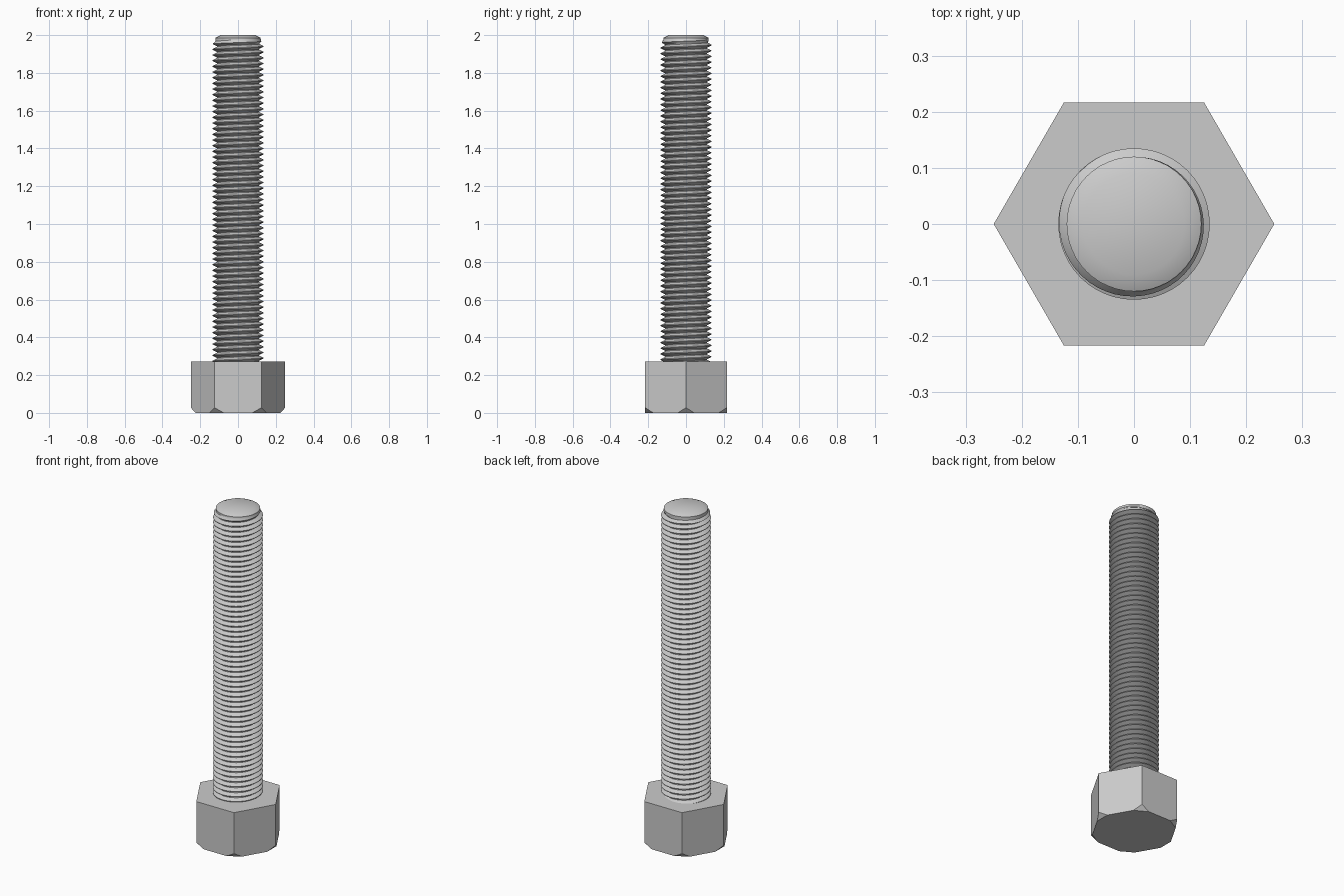
import bpy, bmesh, math
from mathutils import Vector

cube = bpy.data.objects.get("Cube")
if cube:
    bpy.data.objects.remove(cube)

steel = bpy.data.materials.new("grey steel")
steel.use_nodes = True
steel.diffuse_color = (0.6, 0.6, 0.6, 1)
steel.node_tree.nodes["Principled BSDF"].inputs["Base Color"].default_value = (0.6, 0.6, 0.6, 1)

HEAD_R, HEAD_TOP, LENGTH = 0.25, 0.273, 2.0
MAJOR, MINOR, PITCH, SIDES = 0.135, 0.112, 0.03, 48
TIP_R, COLLAR_R, COLLAR_Z, TIP_Z = 0.09, 0.12, 1.965, 1.985


def finish(bm, name):
    bmesh.ops.recalc_face_normals(bm, faces=bm.faces)
    mesh = bpy.data.meshes.new(name)
    bm.to_mesh(mesh)
    bm.free()
    obj = bpy.data.objects.new(name, mesh)
    bpy.context.collection.objects.link(obj)
    mesh.materials.append(steel)
    bpy.ops.object.select_all(action='DESELECT')
    obj.select_set(True)
    bpy.context.view_layer.objects.active = obj
    return obj


# Hexagonal head with its lower corners sliced off
bm = bmesh.new()
rings = [[bm.verts.new((HEAD_R * math.cos(k * math.pi / 3), HEAD_R * math.sin(k * math.pi / 3), z))
          for k in range(6)] for z in (0, HEAD_TOP)]
bm.faces.new(rings[0])
bm.faces.new(rings[1])
for k in range(6):
    n = (k + 1) % 6
    bm.faces.new((rings[0][k], rings[0][n], rings[1][n], rings[1][k]))
for k in range(6):
    out = Vector((math.cos(k * math.pi / 3), math.sin(k * math.pi / 3), 0))
    cut = bmesh.ops.bisect_plane(bm, geom=bm.verts[:] + bm.edges[:] + bm.faces[:],
                                 plane_co=out * 0.225, plane_no=out - Vector((0, 0, 0.9)),
                                 clear_outer=True)
    edges = [e for e in cut["geom_cut"] if isinstance(e, bmesh.types.BMEdge)]
    bmesh.ops.contextual_create(bm, geom=edges)
bmesh.ops.holes_fill(bm, edges=bm.edges[:], sides=0)
finish(bm, "hex_head")

# Threaded shank: one helical sheet of crest and root rows
profile = [(0.0, MINOR), (0.12, MINOR), (0.5, MAJOR), (0.62, MAJOR)]
ROWS = len(profile)
START = HEAD_TOP - 2 * PITCH
turns = int((COLLAR_Z - START) / PITCH) + 1
bm = bmesh.new()
grid = {}


def thread_vert(row, i):
    if i == SIDES:
        row, i = row + ROWS, 0
    if (row, i) not in grid:
        turn, step = divmod(row, ROWS)
        offset, r = profile[step]
        z = START + PITCH * (turn + offset + i / SIDES)
        # the thread runs out into the plain collar under the tip
        fade = min(1, max(0, (COLLAR_Z + 0.01 - z) / (0.8 * PITCH)))
        r = COLLAR_R + (r - COLLAR_R) * fade
        a = 2 * math.pi * i / SIDES
        grid[row, i] = bm.verts.new((r * math.cos(a), r * math.sin(a), min(z, TIP_Z)))
    return grid[row, i]


for row in range(turns * ROWS):
    for i in range(SIDES):
        bm.faces.new((thread_vert(row, i), thread_vert(row, i + 1),
                      thread_vert(row + 1, i + 1), thread_vert(row + 1, i)))
finish(bm, "threaded_shank")
bpy.ops.object.shade_smooth_by_angle(angle=math.radians(30))

# Rounded-off tip: plain collar, chamfer and flat end
bm = bmesh.new()
loops = [[bm.verts.new((r * math.cos(2 * math.pi * i / SIDES), r * math.sin(2 * math.pi * i / SIDES), z))
          for i in range(SIDES)]
         for r, z in ((COLLAR_R, COLLAR_Z), (COLLAR_R, TIP_Z), (TIP_R, LENGTH))]
for low, high in zip(loops, loops[1:]):
    for i in range(SIDES):
        n = (i + 1) % SIDES
        bm.faces.new((low[i], low[n], high[n], high[i]))
bm.faces.new(loops[0])
bm.faces.new(loops[-1])
finish(bm, "chamfered_tip")
bpy.ops.object.shade_smooth_by_angle(angle=math.radians(30))
